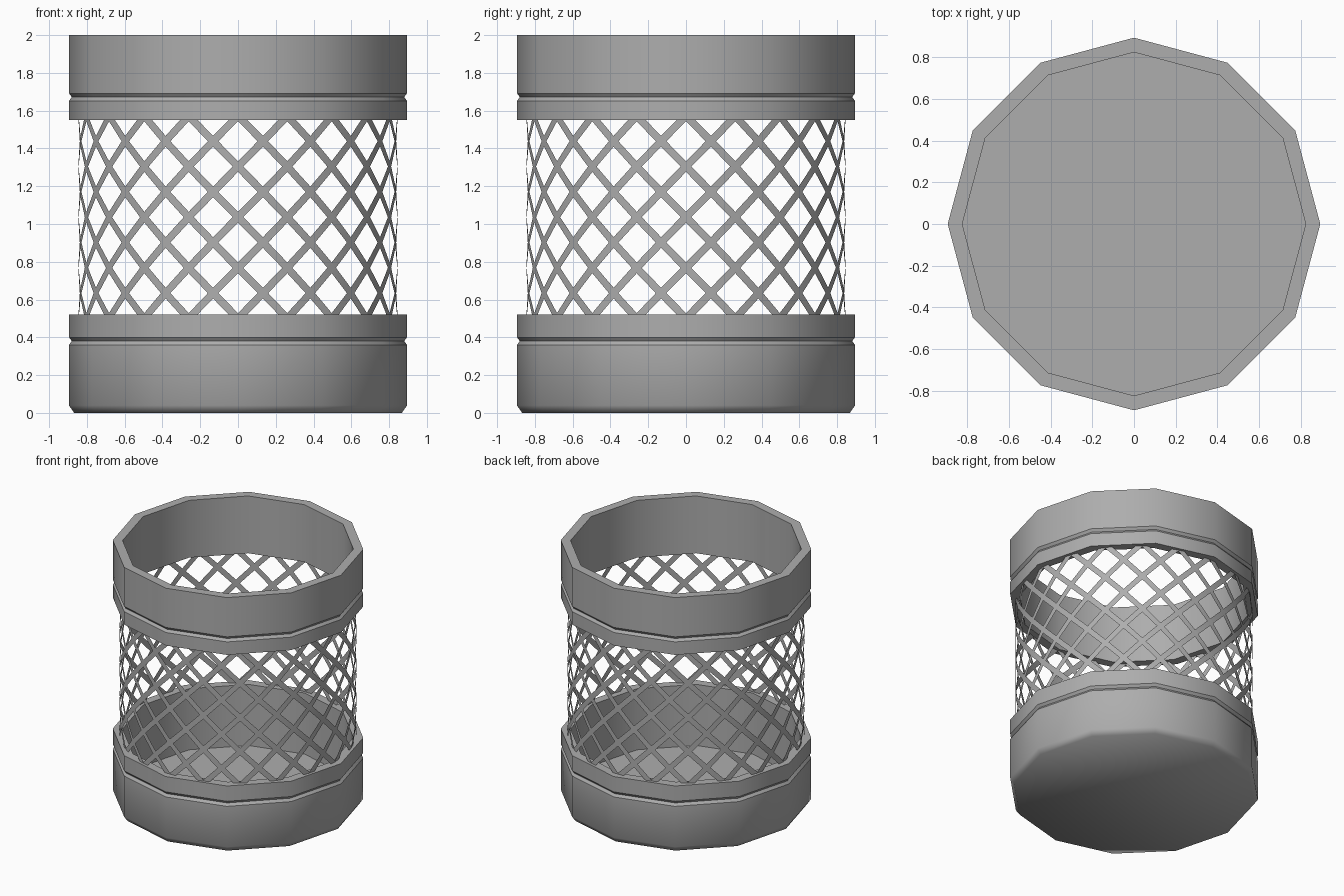
import bpy, bmesh
from math import sin, cos, pi, radians

if "Cube" in bpy.data.objects:
    bpy.data.objects.remove(bpy.data.objects["Cube"])

SIDES = 12
R_OUT, R_IN = 0.895, 0.825

# dark grey paint for every part
grey = bpy.data.materials.new("dark_grey")
grey.diffuse_color = (0.42, 0.42, 0.42, 1)
grey.use_nodes = True
grey.node_tree.nodes["Principled BSDF"].inputs["Base Color"].default_value = grey.diffuse_color


def finish(name, bm, recalc=True):
    if recalc:
        bmesh.ops.recalc_face_normals(bm, faces=bm.faces[:])
    me = bpy.data.meshes.new(name)
    bm.to_mesh(me)
    bm.free()
    me.materials.append(grey)
    ob = bpy.data.objects.new(name, me)
    bpy.context.collection.objects.link(ob)
    bpy.ops.object.select_all(action='DESELECT')
    ob.select_set(True)
    bpy.context.view_layer.objects.active = ob
    bpy.ops.object.shade_smooth_by_angle(angle=radians(32))
    return ob


def lathe(name, profile, closed):
    """Spin an (r, z) profile; open profiles get flat caps at both ends."""
    bm = bmesh.new()
    rings = [[bm.verts.new((r * cos(2 * pi * i / SIDES), r * sin(2 * pi * i / SIDES), z))
              for i in range(SIDES)] for r, z in profile]
    pairs = list(zip(rings, rings[1:]))
    if closed:
        pairs.append((rings[-1], rings[0]))
    for a, b in pairs:
        for i in range(SIDES):
            j = (i + 1) % SIDES
            bm.faces.new((a[i], a[j], b[j], b[i]))
    if not closed:
        bm.faces.new(rings[0])
        bm.faces.new(rings[-1])
    return finish(name, bm)


def groove(z0, z1):
    return [(R_OUT, z0), (R_OUT - 0.015, (z0 + z1) / 2), (R_OUT, z1)]


# solid base cup with chamfered foot and thin floor
base = lathe("base_cup", [(0.868, 0), (R_OUT, 0.04)] + groove(0.36, 0.40)
             + [(R_OUT, 0.52), (R_IN, 0.52), (R_IN, 0.04)], False)
# soft shading around the foot
for e in base.data.edges:
    co = [base.data.vertices[v].co for v in e.vertices]
    if all(c.z < 0.05 and c.xy.length > R_IN + 0.01 for c in co):
        e.use_edge_sharp = False

# open rim band
lathe("rim_band", [(R_IN, 1.55), (R_OUT, 1.55)] + groove(1.652, 1.692)
      + [(R_OUT, 2.0), (R_IN, 2.0)], True)

# diagonal lattice of flat strips, wound both ways
STRIPS, R, WIDTH = 20, 0.845, 0.04
STEP_A, STEP_Z, Z0, STEPS = radians(9), 0.134, 0.5, 8
off = WIDTH * 0.707 / 2         # edge offset across a 45 degree run
bm = bmesh.new()
for d in (1, -1):
    for s in range(STRIPS):
        prev = None
        for k in range(STEPS + 1):
            a = radians(18) * s + d * k * STEP_A
            z = Z0 + k * STEP_Z
            pair = []
            for side in (-d, d):
                t = a + side * d * off / R
                pair.append(bm.verts.new((R * cos(t), R * sin(t), z - side * off)))
            if prev:
                f = bm.faces.new((prev[0], prev[1], pair[1], pair[0]))
                f.normal_update()
                c = f.calc_center_median()
                if f.normal.x * c.x + f.normal.y * c.y < 0:
                    f.normal_flip()
            prev = pair
finish("lattice_wall", bm, recalc=False)
